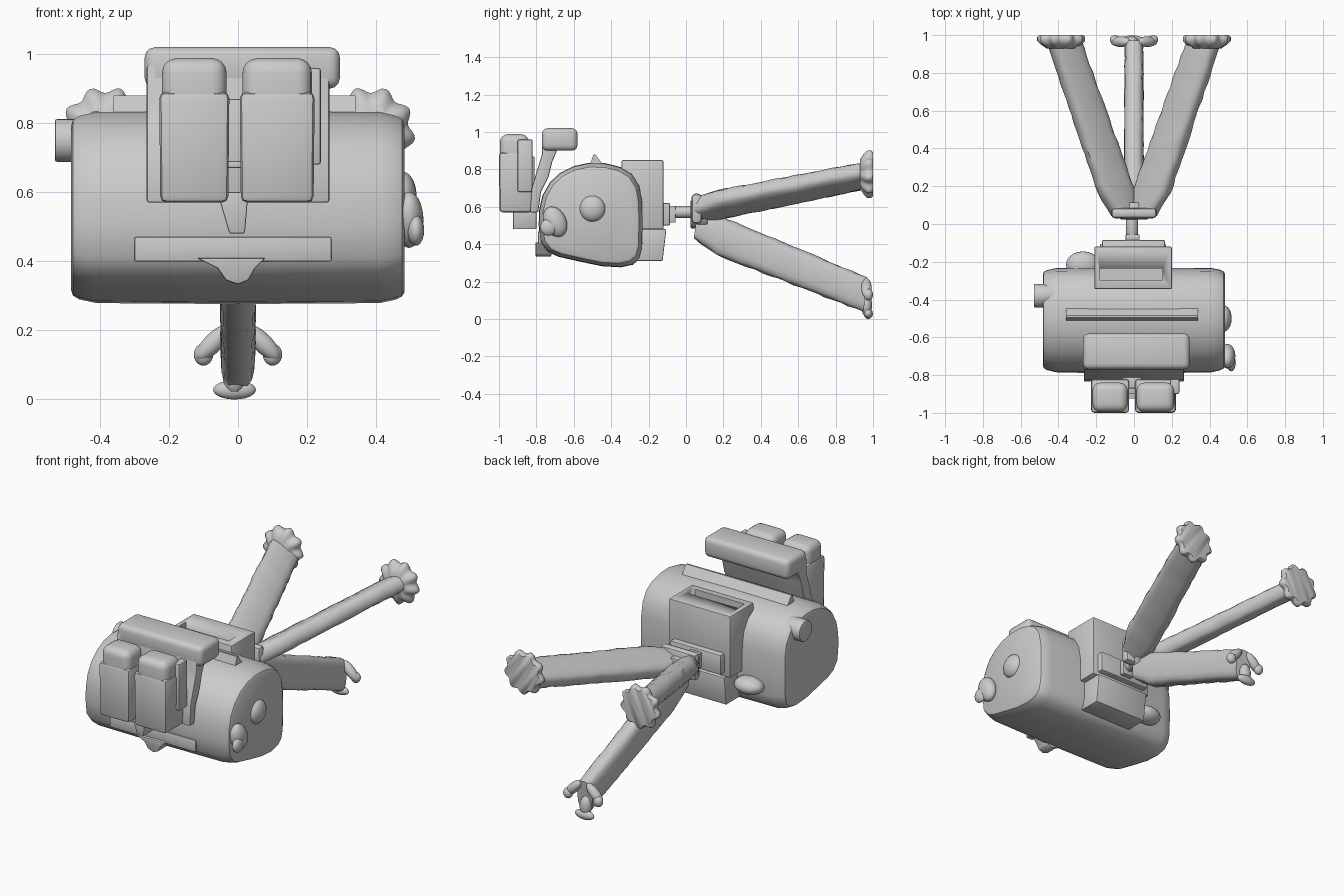
import bpy, bmesh, math, random
from mathutils import Vector, Matrix

if "Cube" in bpy.data.objects:
    bpy.data.objects.remove(bpy.data.objects["Cube"])

random.seed(4)


def finish(name, bm, angle=35):
    bmesh.ops.recalc_face_normals(bm, faces=bm.faces)
    me = bpy.data.meshes.new(name)
    bm.to_mesh(me)
    bm.free()
    ob = bpy.data.objects.new(name, me)
    bpy.context.collection.objects.link(ob)
    bpy.ops.object.select_all(action='DESELECT')
    ob.select_set(True)
    bpy.context.view_layer.objects.active = ob
    bpy.ops.object.shade_smooth_by_angle(angle=math.radians(angle))
    return ob


def bevel(bm, width, seg=3):
    sharp = [e for e in bm.edges if e.calc_face_angle(0) > 0.6]
    bmesh.ops.bevel(bm, geom=sharp, offset=width, segments=seg, profile=0.5,
                    affect='EDGES', clamp_overlap=True)


def box(name, x, y, z, bev=0.008, seg=2, taper=1.0):
    bm = bmesh.new()
    bmesh.ops.create_cube(bm, size=1)
    for v in bm.verts:
        k = taper if v.co.z < 0 else 1
        v.co = Vector(((x[0] + x[1]) / 2 + v.co.x * k * (x[1] - x[0]),
                       (y[0] + y[1]) / 2 + v.co.y * k * (y[1] - y[0]),
                       (z[0] + z[1]) / 2 + v.co.z * (z[1] - z[0])))
    if bev:
        bevel(bm, bev, seg)
    return finish(name, bm)


def loft(name, rings, bev=0, angle=35):
    bm = bmesh.new()
    rows = [[bm.verts.new(p) for p in r] for r in rings]
    n = len(rows[0])
    for a, b in zip(rows, rows[1:]):
        for i in range(n):
            bm.faces.new((a[i], a[(i + 1) % n], b[(i + 1) % n], b[i]))
    bm.faces.new(rows[0])
    bm.faces.new(rows[-1][::-1])
    bmesh.ops.recalc_face_normals(bm, faces=bm.faces)
    if bev:
        bevel(bm, bev, 2)
    return finish(name, bm, angle)


def prism_x(name, prof, x0, x1, bev=0):
    return loft(name, [[(x, y, z) for y, z in prof] for x in (x0, x1)], bev)


def prism_y(name, prof, y0, y1, bev=0):
    return loft(name, [[(x, y, z) for x, z in prof] for y in (y0, y1)], bev)


def cyl(name, c, r, depth, axis, r2=None, bev=0.006):
    bm = bmesh.new()
    rot = Matrix.Rotation(math.pi / 2, 4, {'X': 'Y', 'Y': 'X'}[axis])
    bmesh.ops.create_cone(bm, cap_ends=True, segments=24, radius1=r, radius2=r2 or r,
                          depth=depth, matrix=Matrix.Translation(c) @ rot)
    if bev:
        bevel(bm, bev, 2)
    return finish(name, bm)


def blob(name, c, s, rot=(0, 'X')):
    bm = bmesh.new()
    m = Matrix.Translation(c) @ Matrix.Rotation(math.radians(rot[0]), 4, rot[1]) @ Matrix.Diagonal((*s, 1))
    bmesh.ops.create_uvsphere(bm, u_segments=20, v_segments=12, radius=1, matrix=m)
    return finish(name, bm, 60)


# Main drum body: rounded profile lofted along x
prof = [(-.775, .41), (-.785, .5), (-.783, .58), (-.765, .66), (-.725, .73), (-.67, .78),
        (-.6, .815), (-.52, .832), (-.43, .83), (-.35, .81), (-.29, .775), (-.25, .71),
        (-.235, .63), (-.233, .5), (-.236, .38), (-.25, .325), (-.285, .293), (-.35, .279),
        (-.45, .285), (-.57, .31), (-.68, .335), (-.735, .36)]
stations = [(-.483, .86), (-.478, .92), (-.46, .96), (-.41, 1), (0, 1.01), (.41, 1),
            (.455, .965), (.475, .93), (.482, .88)]
loft("drum_body", [[(x, -.5 + (y + .5) * k, .55 + (z - .55) * k) for y, z in prof]
                   for x, k in stations])

# Sight fin on top, front strip and lip
prism_x("top_fin", [(-.515, .82), (-.495, .88), (-.485, .88), (-.44, .82)], -.36, .34)
box("front_strip", (-.30, .27), (-.79, -.74), (.40, .47), .004)
prism_y("front_lip", [(-.12, .41), (-.06, .38), (-.035, .345), (0, .333), (.03, .345),
                      (.05, .38), (.08, .41)], -.805, -.72, .006)

# Knobs and bumps on the drum ends
cyl("left_knob", (-.475, -.38, .75), .062, .11, 'X')
blob("right_end_boss", (.475, -.50, .59), (.042, .07, .07))
blob("right_knob", (.495, -.70, .52), (.042, .06, .085), (25, 'X'))
blob("right_knob_tip", (.515, -.735, .49), (.024, .045, .045))
blob("back_lug", (-.27, -.215, .42), (.09, .07, .05))

# Front bracket: top roll, curved plate and stem
box("bracket_roll", (-.27, .295), (-.77, -.58), (.90, 1.02), .03, 3)
prism_x("bracket_plate", [(-.77, .97), (-.77, .88), (-.795, .80), (-.825, .70), (-.835, .57),
                          (-.79, .57), (-.775, .68), (-.735, .76), (-.715, .84), (-.69, .90),
                          (-.66, .93)], -.265, .265, .008)
prism_y("bracket_stem", [(-.06, .60), (-.025, .48), (.02, .48), (.03, .60)], -.925, -.80, .005)
box("pod_link", (-.05, .03), (-.90, -.82), (.67, .69), .004)
box("pod_back_web", (-.06, .04), (-.87, -.81), (.575, .87), .006)
box("side_latch", (.19, .24), (-.90, -.82), (.68, .96), .008)

# Twin front pods with rounded caps
for side, x0, x1 in (("left", -.228, -.025), ("right", .005, .222)):
    box(side + "_pod", (x0, x1), (-1.0, -.82), (.57, .89), .018, 2, .97)
    box(side + "_pod_cap", (x0 + .008, x1 - .008), (-.995, -.84), (.80, .988), .042, 4)

# Back housing with slot, ledge and lower block
housing = box("back_housing", (-.21, .20), (-.345, -.12), (.48, .85), .008)
cutter = box("slot_cutter", (-.18, .15), (-.30, -.235), (.79, .95), 0)
cutter.hide_render = True
cutter.hide_viewport = True
mod = housing.modifiers.new("slot", 'BOOLEAN')
mod.operation = 'DIFFERENCE'
mod.object = cutter
mod.solver = 'EXACT'
box("back_ledge", (-.17, .165), (-.20, -.085), (.50, .62), .008)
prism_x("lower_block", [(-.26, .31), (-.125, .31), (-.105, .48), (-.26, .48)], -.18, .17, .006)

# Connecting stem and leg hub
box("stem_collar", (-.045, .03), (-.09, -.055), (.515, .605), .006)
cyl("stem", (-.01, -.005, .572), .032, .12, 'Y')
box("leg_hub", (-.12, .12), (.03, .085), (.51, .67), .02)
cyl("hub_core", (0, .07, .56), .075, .09, 'Y')

# Three spreading legs around the y axis, with uneven surfaces
AXIS_Z = .555


def polar(deg, r, t, y):
    c, s = math.cos(math.radians(deg)), math.sin(math.radians(deg))
    return Vector((r * c - t * s, y, AXIS_Z + r * s + t * c))


def leg(name, deg):
    rings = []
    n, steps = 16, 22
    for i in range(steps + 1):
        f = i / steps
        y = .05 + .91 * f
        r = .06 + .365 * f
        a = (.065 + .04 * min(1, f / .14)) * (1 - .12 * f)
        b = .054 - .004 * f
        ring = []
        for j in range(n):
            u = 2 * math.pi * j / n
            c, s = math.cos(u), math.sin(u)
            k = 1 + random.uniform(-.035, .035)
            dr = a * k * math.copysign(abs(c) ** .65, c)
            dt = b * k * math.copysign(abs(s) ** .65, s)
            # ends lean outward along the leg
            ring.append(polar(deg, r + dr, dt, y - dr * .12))
        rings.append(ring)
    loft(name, rings, 0, 50)


def petal_foot(name, deg):
    rings = []
    for y, k in ((.93, .62), (.95, .85), (.968, 1), (.99, 1), (1.0, .93)):
        ring = []
        for j in range(72):
            u = 2 * math.pi * j / 72
            rad = k * (.118 + .010 * math.cos(9 * u))
            ring.append(polar(deg, .445 + rad * math.cos(u), rad * 1.02 * math.sin(u), y))
        rings.append(ring)
    loft(name, rings, 0, 50)


for name, deg in (("right", 30), ("left", 150)):
    leg(name + "_leg", deg)
    petal_foot(name + "_foot", deg)
leg("lower_leg", 270)

# Lower foot: a toe and two side claws
blob("lower_toe", (-.01, .975, .028), (.062, .024, .028))
blob("lower_toe_neck", (-.01, .965, .075), (.035, .03, .06))
for sx in (-1, 1):
    blob("lower_claw", (sx * .07, .965, .165), (.07, .028, .028), (sx * 45, 'Y'))
    blob("lower_claw_tip", (sx * .1, .975, .13), (.028, .025, .032))
